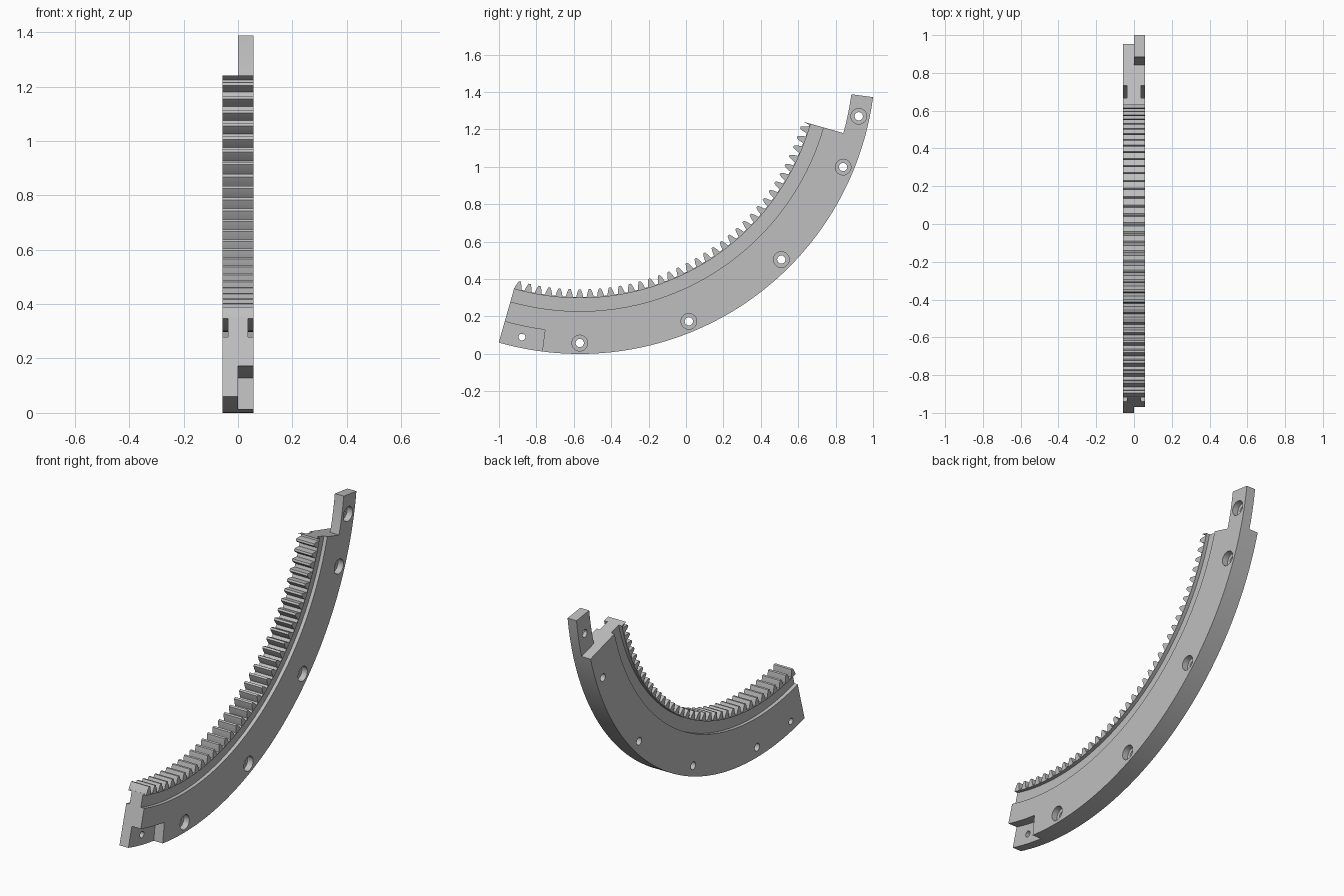
import bpy, bmesh, math

if "Cube" in bpy.data.objects:
    bpy.data.objects.remove(bpy.data.objects["Cube"], do_unlink=True)

# Arc centre in the YZ plane; angles are measured from straight down
CY, CZ = -0.568, 1.582
R_OUT, R_STEP, R_HOLE, R_ROOT, R_TIP = 1.582, 1.465, 1.524, 1.278, 1.237
START, END, TONGUE_END, RECESS_END = -15.9, 74.1, 82.4, -7.3
HALF = 0.057

steel = bpy.data.materials.new("light_grey_metal")
steel.use_nodes = True
grey = (0.52, 0.52, 0.52, 1)
steel.diffuse_color = grey
steel.node_tree.nodes["Principled BSDF"].inputs["Base Color"].default_value = grey


def polar(r, deg):
    a = math.radians(deg)
    return CY + r * math.sin(a), CZ - r * math.cos(a)


def arc(r, a, b, step=1.25):
    n = max(2, math.ceil(abs(b - a) / step))
    return [polar(r, a + (b - a) * i / n) for i in range(n + 1)]


def prism(name, loops, x0, x1):
    """Extrude closed YZ outlines along x into one mesh object."""
    bm = bmesh.new()
    for pts in loops:
        face = bm.faces.new([bm.verts.new((x0, y, z)) for y, z in pts])
        new = bmesh.ops.extrude_face_region(bm, geom=[face])["geom"]
        verts = [v for v in new if isinstance(v, bmesh.types.BMVert)]
        bmesh.ops.translate(bm, verts=verts, vec=(x1 - x0, 0, 0))
    bmesh.ops.recalc_face_normals(bm, faces=bm.faces)
    mesh = bpy.data.meshes.new(name)
    bm.to_mesh(mesh)
    bm.free()
    mesh.materials.append(steel)
    ob = bpy.data.objects.new(name, mesh)
    bpy.context.collection.objects.link(ob)
    return ob


def sector(r0, r1, a, b):
    return arc(r1, a, b) + arc(r0, b, a)


def circle(deg, radius, n=32):
    y, z = polar(R_HOLE, deg)
    return [(y + radius * math.cos(math.tau * i / n),
             z + radius * math.sin(math.tau * i / n)) for i in range(n)]


# Toothed inner edge, running from the upper end back to the lower end
teeth = [polar(1.246, END), polar(R_ROOT, END - 0.35)]
for k in range(29, -7, -1):
    mid = k * 2.5
    teeth += [polar(R_ROOT, mid + 0.85), polar(1.255, mid + 0.6),
              polar(R_TIP, mid + 0.27), polar(R_TIP, mid - 0.27),
              polar(1.255, mid - 0.6), polar(R_ROOT, mid - 0.85)]
teeth.append(polar(R_ROOT, START))

# Ring segment with its end tongue
outline = arc(R_OUT, START, TONGUE_END) + arc(R_STEP, TONGUE_END, END) + teeth
body = prism("ring_gear_segment", [outline], -HALF, HALF)

# Cutters: half-lap joints, side grooves, bolt holes and counterbores
bolts = [0, 22.5, 45, 67.5, 78.2]
groove = sector(1.284, 1.354, START - 2, END + 2)
cutters = [
    prism("tongue_cutter", [sector(1.4, 1.7, END, TONGUE_END + 3)], -0.1, 0),
    prism("recess_cutter", [sector(R_STEP, 1.7, START - 3, RECESS_END)], 0, 0.1),
    prism("right_groove_cutter", [groove], -0.1, -0.036),
    prism("left_groove_cutter", [groove], 0.036, 0.1),
    prism("bolt_hole_cutter", [circle(a, 0.022) for a in bolts]
          + [circle(-11.7, 0.018)], -0.1, 0.1),
    prism("counterbore_cutter", [circle(a, 0.042) for a in bolts], 0.022, 0.1),
]

bpy.context.view_layer.objects.active = body
for cutter in cutters:
    cutter.hide_render = True
    mod = body.modifiers.new(cutter.name, "BOOLEAN")
    mod.operation = "DIFFERENCE"
    mod.solver = "EXACT"
    mod.object = cutter
    bpy.ops.object.modifier_apply(modifier=mod.name)
for cutter in cutters:
    bpy.data.objects.remove(cutter, do_unlink=True)

# Smooth arcs with crisp edges
for ob in bpy.context.selected_objects:
    ob.select_set(False)
body.select_set(True)
bpy.ops.object.shade_smooth_by_angle(angle=math.radians(15))
